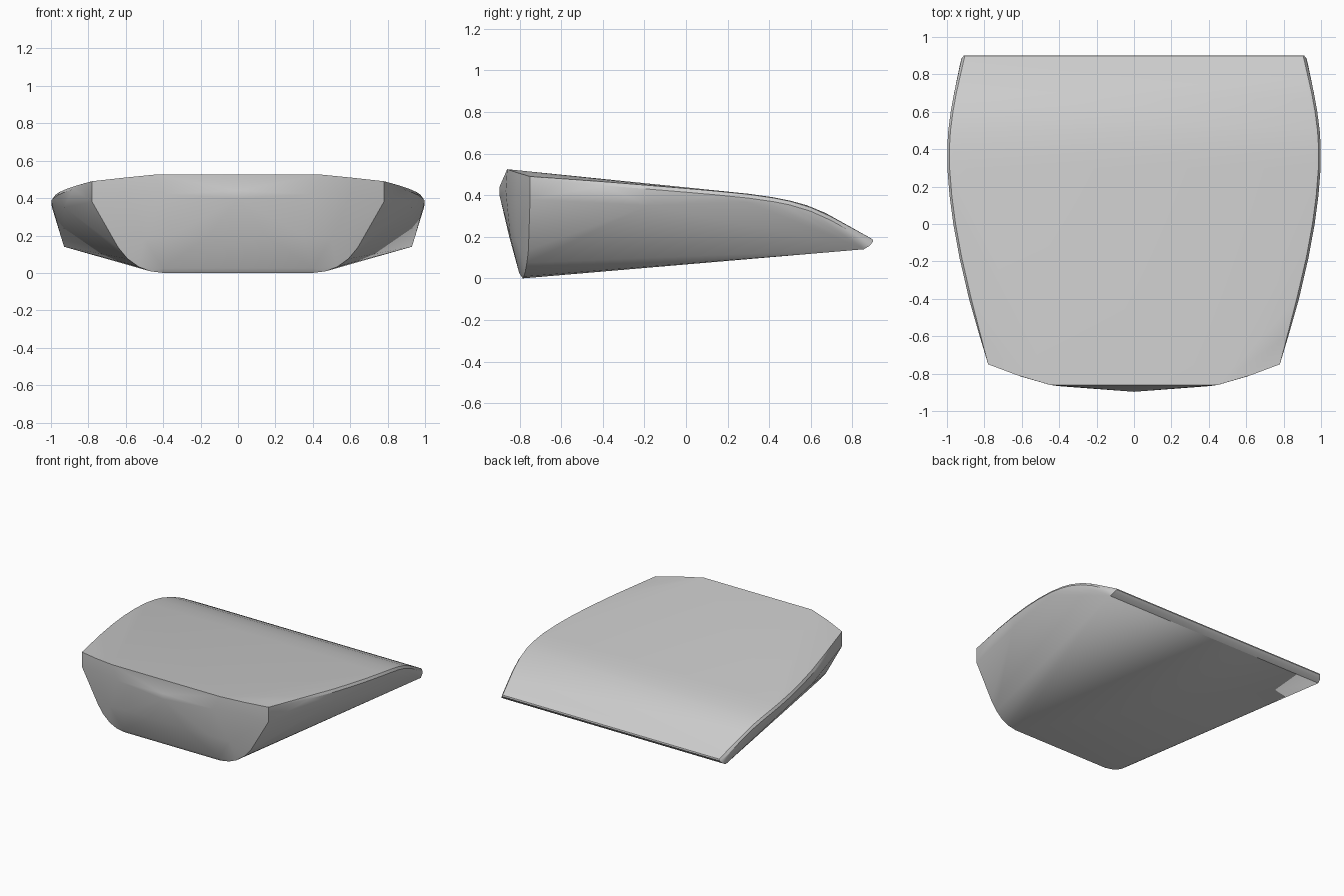
import bpy
import bmesh
import math

cube = bpy.data.objects.get("Cube")
if cube:
    bpy.data.objects.remove(cube, do_unlink=True)

# One grey finish
grey = bpy.data.materials.new("light_grey")
grey.use_nodes = True
colour = (0.6, 0.6, 0.6, 1)
grey.diffuse_color = colour
grey.node_tree.nodes["Principled BSDF"].inputs["Base Color"].default_value = colour


def interpolate(table, y):
    """Piecewise linear lookup in a short profile."""
    for (y0, v0), (y1, v1) in zip(table, table[1:]):
        if y <= y1:
            return v0 + (v1 - v0) * (y - y0) / (y1 - y0)
    return table[-1][1]


# Long section of the upper surface (y, z), and plan outline (y, half width)
top_profile = [(-0.86, 0.525), (0.3, 0.407), (0.42, 0.39), (0.5, 0.374),
               (0.58, 0.352), (0.67, 0.315), (0.78, 0.254), (0.88, 0.198)]
outline = [(-0.75, 0.78), (-0.6, 0.825), (-0.4, 0.882), (-0.18, 0.933),
           (0, 0.966), (0.15, 0.986), (0.3, 0.998), (0.42, 0.998),
           (0.5, 0.993), (0.6, 0.98), (0.7, 0.962), (0.8, 0.94), (0.88, 0.922)]

half = []

# Upper surface and its softly rounded side rim
for y, z in top_profile[1:]:
    half.append((interpolate(outline, y) - 0.03, y, z))
for y, x in outline[1:]:
    z = interpolate(top_profile, y)
    drop = max(0.003, 0.02 - 0.02 * (y + 0.75))
    half.append((x - 0.012, y, z - drop))
    half.append((x, y, z - drop - 0.018))

# Side crest where the flank turns under
for y, x in outline[3:]:
    z = interpolate(top_profile, y)
    half.append((x - 0.004, y, z - (0.105 if y < -0.1 else 0.042)))

# Thin rounded tail edge and the rear of the flat underside
half += [(0.905, 0.897, 0.188), (0.91, 0.9, 0.178),
         (0.922, 0.885, 0.158), (0.93, 0.855, 0.14)]

# Front panel rim, from the middle of the bottom up to the top
half += [(0.4, -0.785, 0), (0.47, -0.78, 0.009), (0.53, -0.773, 0.032),
         (0.59, -0.765, 0.075), (0.64, -0.758, 0.135), (0.78, -0.75, 0.38),
         (0.78, -0.75, 0.49), (0.62, -0.81, 0.508), (0.45, -0.86, 0.525)]

# Bulged front panel with a shallow central point
half += [(0, -0.897, 0.44), (0, -0.897, 0.4), (0.4, -0.867, 0.42),
         (0.4, -0.802, 0.025), (0.35, -0.845, 0.2), (0.6, -0.817, 0.42),
         (0.5, -0.815, 0.18), (0.15, -0.85, 0.2)]

# Mirror the points and wrap them in one closed skin
bm = bmesh.new()
for x, y, z in half:
    for side in ((1, -1) if x else (1,)):
        bm.verts.new((x * side, y, z))
hull = bmesh.ops.convex_hull(bm, input=bm.verts[:])
loose = {v for v in hull["geom_interior"] + hull["geom_unused"]
         if isinstance(v, bmesh.types.BMVert)}
bmesh.ops.delete(bm, geom=list(loose), context="VERTS")
bmesh.ops.dissolve_limit(bm, angle_limit=math.radians(0.5),
                         verts=bm.verts[:], edges=bm.edges[:])
bmesh.ops.recalc_face_normals(bm, faces=bm.faces[:])

mesh = bpy.data.meshes.new("wedge_shell")
bm.to_mesh(mesh)
bm.free()
mesh.materials.append(grey)
shell = bpy.data.objects.new("wedge_shell", mesh)
bpy.context.collection.objects.link(shell)

# Smooth curved areas while keeping the panel edges crisp
bpy.ops.object.select_all(action="DESELECT")
shell.select_set(True)
bpy.context.view_layer.objects.active = shell
bpy.ops.object.shade_smooth_by_angle(angle=math.radians(25))
